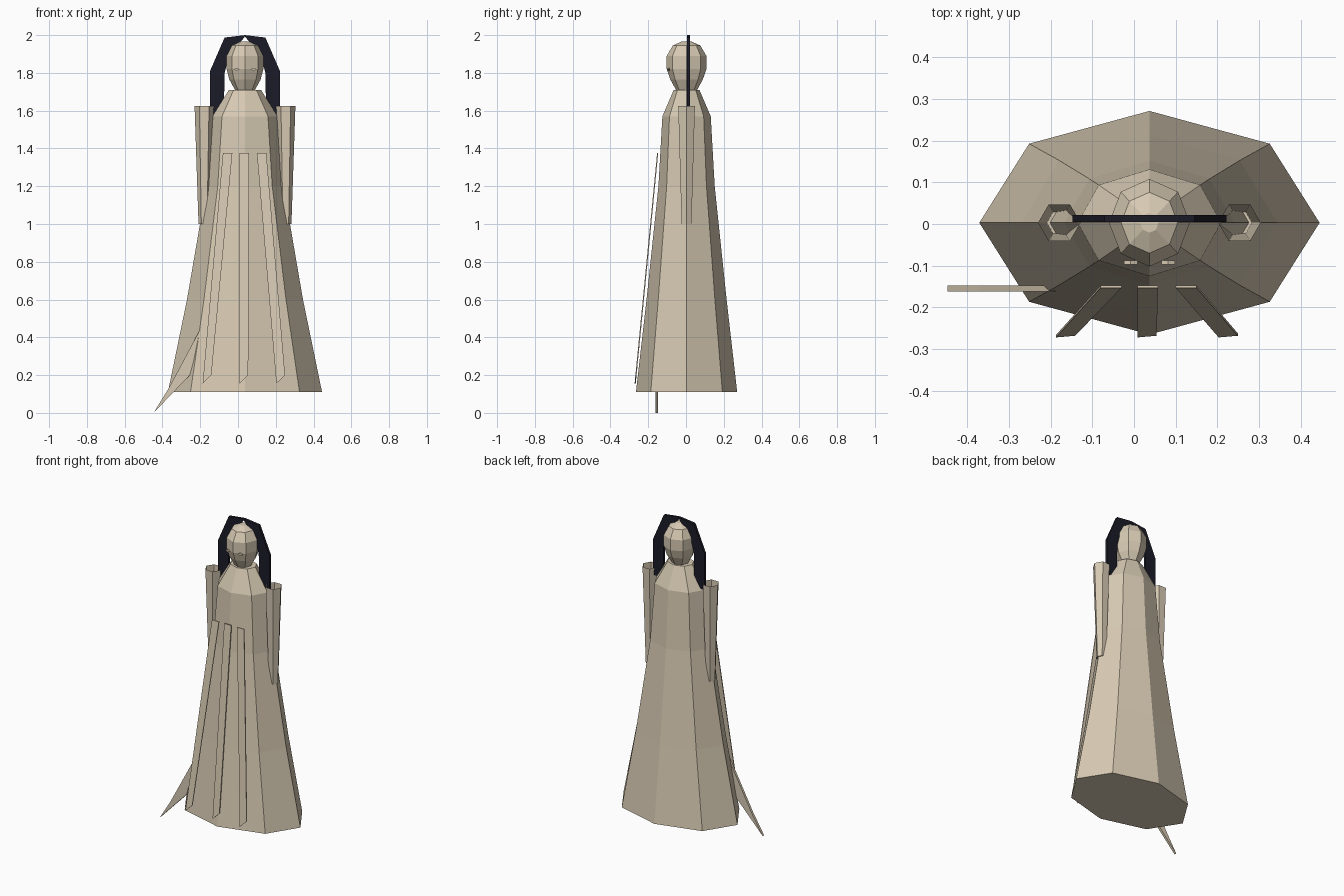
import bpy
import bmesh
from math import cos, sin, tau

cube = bpy.data.objects.get("Cube")
if cube:
    bpy.data.objects.remove(cube, do_unlink=True)

CX, CY = 0.037, 0.003  # axis of the figure


def material(name, rgb):
    m = bpy.data.materials.new(name)
    m.use_nodes = True
    m.diffuse_color = (*rgb, 1)
    bsdf = next(n for n in m.node_tree.nodes if n.type == 'BSDF_PRINCIPLED')
    bsdf.inputs["Base Color"].default_value = (*rgb, 1)
    return m


CLOTH = material("pale sand", (0.68, 0.59, 0.45))
DARK = material("blue black", (0.011, 0.011, 0.02))


def finish(name, bm, mat):
    bmesh.ops.recalc_face_normals(bm, faces=bm.faces)
    mesh = bpy.data.meshes.new(name)
    bm.to_mesh(mesh)
    bm.free()
    mesh.materials.append(mat)
    obj = bpy.data.objects.new(name, mesh)
    bpy.context.collection.objects.link(obj)
    return obj


def loft(name, rings, sides, x=CX, open_top=False, mat=CLOTH):
    """Stack of elliptical rings given as (z, x radius, y radius)."""
    bm = bmesh.new()
    loops = [[bm.verts.new((x + rx * cos(tau * i / sides), CY + ry * sin(tau * i / sides), z))
              for i in range(sides)] for z, rx, ry in rings]
    for a, b in zip(loops, loops[1:]):
        for i in range(sides):
            j = (i + 1) % sides
            bm.faces.new((a[i], a[j], b[j], b[i]))
    bm.faces.new(loops[0][::-1])
    if not open_top:
        bm.faces.new(loops[-1])
    return finish(name, bm, mat)


def plate(name, points, thickness, mat):
    """Flat outline in 3D, thickened towards +y."""
    bm = bmesh.new()
    face = bm.faces.new([bm.verts.new(p) for p in points])
    ext = bmesh.ops.extrude_face_region(bm, geom=[face])["geom"]
    verts = [g for g in ext if isinstance(g, bmesh.types.BMVert)]
    bmesh.ops.translate(bm, verts=verts, vec=(0, thickness, 0))
    return finish(name, bm, mat)


# Robe and head
loft("robe", [(0.11, 0.408, 0.268), (0.6, 0.307, 0.212), (1.2, 0.204, 0.149),
              (1.57, 0.172, 0.128), (1.71, 0.085, 0.068)], 8)
loft("head", [(1.69, 0.042, 0.045), (1.765, 0.083, 0.086), (1.82, 0.097, 0.105),
              (1.89, 0.097, 0.105), (1.945, 0.068, 0.073), (1.967, 0.022, 0.024)], 8)

# Open hanging sleeves and eyes
for side, sign in (("left", 1), ("right", -1)):
    loft(side + "_sleeve", [(1.0, 0.03, 0.03), (1.625, 0.051, 0.051)], 6,
         CX + sign * 0.216, open_top=True)
    ex = CX + sign * 0.045
    plate(side + "_eye", [(ex - 0.016, -0.097, 1.82), (ex, -0.097, 1.811),
                          (ex + 0.016, -0.097, 1.82), (ex, -0.097, 1.827)], 0.009, CLOTH)

# Hair: a thin arch mirrored about the middle
outer = [(0.185, 1.58), (0.185, 1.81), (0.108, 1.987)]
inner = [(0.085, 1.885), (0.108, 1.8), (0.112, 1.58)]
half = [(0, 2.0)] + outer[::-1] + inner[::-1] + [(0, 1.993)]
for side, sign in (("left", 1), ("right", -1)):
    plate(side + "_hair", [(CX + sign * x, 0.005, z) for x, z in half], 0.016, DARK)

# Three sash strips down the front of the robe
for name, top, low in (("right", -0.08, -0.187), ("middle", 0.008, 0.008), ("left", 0.1, 0.203)):
    plate(name + "_sash", [(top, -0.153, 1.375), (top + 0.05, -0.153, 1.375),
                           (low + 0.046, -0.268, 0.2), (low, -0.272, 0.155)], 0.006, CLOTH)

# Loose pointed ribbon at the hem
plate("trailing_ribbon", [(-0.447, -0.162, 0), (-0.255, -0.162, 0.2),
                          (-0.18, -0.162, 0.48), (-0.37, -0.162, 0.125)], 0.015, CLOTH)
